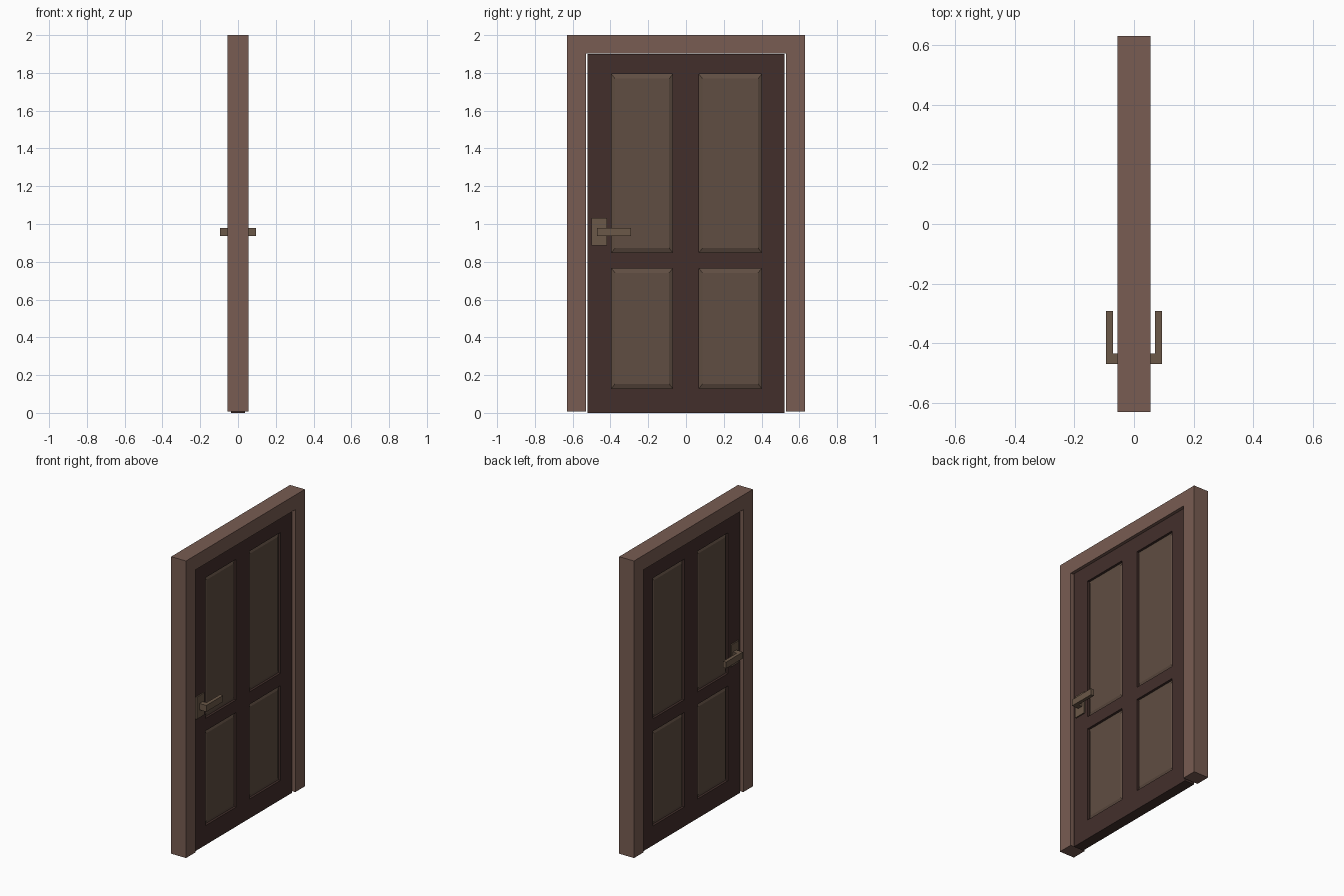
import bpy, bmesh

if "Cube" in bpy.data.objects:
    bpy.data.objects.remove(bpy.data.objects["Cube"])


def material(name, rgb):
    m = bpy.data.materials.new(name)
    m.diffuse_color = (*rgb, 1)
    m.use_nodes = True
    m.node_tree.nodes["Principled BSDF"].inputs["Base Color"].default_value = m.diffuse_color
    return m


FRAME = material("frame_brown", (0.188, 0.107, 0.084))
LEAF = material("dark_brown", (0.055, 0.028, 0.024))
PANEL = material("panel_brown", (0.115, 0.075, 0.054))
METAL = material("handle_bronze", (0.147, 0.098, 0.065))


def finish(name, bm, mat):
    bmesh.ops.recalc_face_normals(bm, faces=bm.faces)
    mesh = bpy.data.meshes.new(name)
    bm.to_mesh(mesh)
    bm.free()
    mesh.materials.append(mat)
    obj = bpy.data.objects.new(name, mesh)
    bpy.context.collection.objects.link(obj)
    return obj


def extrude(bm, faces, vec):
    """Extrude flat faces into a closed solid."""
    geom = bmesh.ops.extrude_face_region(bm, geom=faces, use_keep_orig=True)["geom"]
    verts = [v for v in geom if isinstance(v, bmesh.types.BMVert)]
    bmesh.ops.translate(bm, verts=verts, vec=vec)


def prism(name, points, vec, mat):
    bm = bmesh.new()
    face = bm.faces.new([bm.verts.new(p) for p in points])
    extrude(bm, [face], vec)
    return finish(name, bm, mat)


def mirror_x(obj):
    mod = obj.modifiers.new("both_sides", 'MIRROR')
    mod.use_axis[0] = True
    mod.use_mirror_merge = False


# Door frame: upside-down U, extruded through the wall
outline = [(-.63, .007), (-.63, 2), (.63, 2), (.63, .007),
           (.529, .007), (.529, 1.902), (-.529, 1.902), (-.529, .007)]
prism("door_frame", [(-.055, y, z) for y, z in outline], (.11, 0, 0), FRAME)

# Door leaf: stiles and rails around four openings
HALF = .036
ys = [-.521, -.394, -.071, .069, .4, .521]
zs = [0, .13, .765, .849, 1.793, 1.9]
bm = bmesh.new()
grid = [[bm.verts.new((-HALF, y, z)) for z in zs] for y in ys]
cells = []
for i in range(5):
    for j in range(5):
        if not (i in (1, 3) and j in (1, 3)):
            cells.append(bm.faces.new((grid[i][j], grid[i + 1][j],
                                       grid[i + 1][j + 1], grid[i][j + 1])))
extrude(bm, cells, (2 * HALF, 0, 0))
finish("door_leaf", bm, LEAF)


# Raised panels with a bevelled border, set back in the openings
def panel(name, y0, y1, z0, z1):
    bm = bmesh.new()
    rings = []
    for x, inset in ((-.03, .018), (-.02, 0), (.02, 0), (.03, .018)):
        a, b, c, d = y0 + inset, y1 - inset, z0 + inset * 1.3, z1 - inset * 1.3
        rings.append([bm.verts.new((x, y, z)) for y, z in ((a, c), (b, c), (b, d), (a, d))])
    bm.faces.new(rings[0])
    bm.faces.new(rings[-1])
    for r, s in zip(rings, rings[1:]):
        for k in range(4):
            n = (k + 1) % 4
            bm.faces.new((r[k], r[n], s[n], s[k]))
    finish(name, bm, PANEL)


for i, side in ((1, "left"), (3, "right")):
    for j, level in ((1, "lower"), (3, "upper")):
        panel(f"{level}_{side}_panel", ys[i], ys[i + 1], zs[j], zs[j + 1])

# Handle plate and L-shaped lever on both sides
plate = [(-.5, .885), (-.418, .885), (-.418, 1.033), (-.5, 1.033)]
mirror_x(prism("handle_plate", [(.034, y, z) for y, z in plate], (.01, 0, 0), METAL))
lever = [(.04, -.47), (.094, -.47), (.094, -.292), (.071, -.292), (.071, -.435), (.04, -.435)]
mirror_x(prism("handle_lever", [(x, y, .937) for x, y in lever], (0, 0, .043), METAL))
